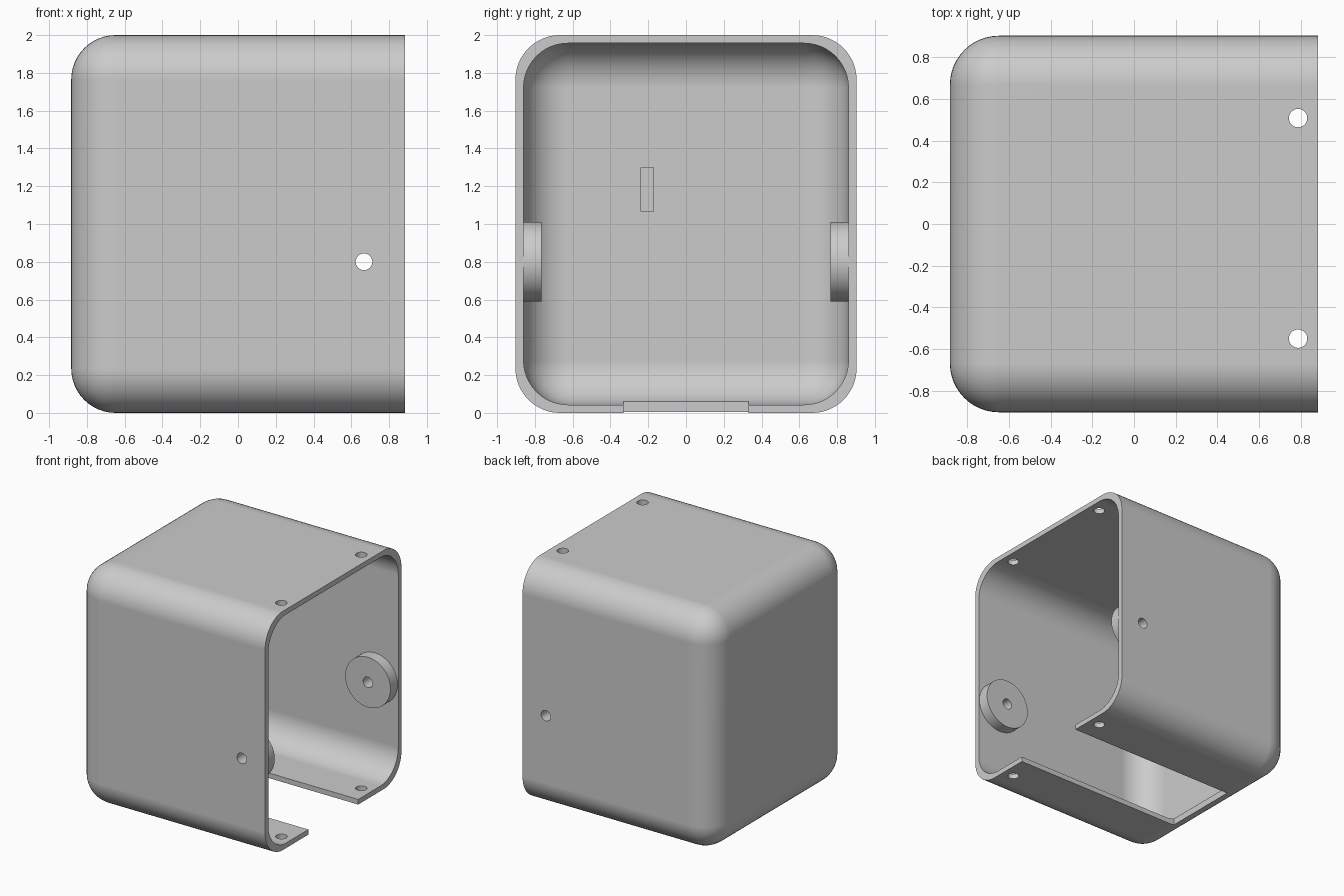
import bpy
import bmesh
from math import pi
from mathutils import Matrix, Vector

cube = bpy.data.objects.get("Cube")
if cube:
    bpy.data.objects.remove(cube, do_unlink=True)

HX, HY, HEIGHT = 0.883, 0.903, 2.0
WALL, RADIUS, HOLE = 0.043, 0.235, 0.044
BOSS_X, BOSS_Z = 0.667, 0.8

grey = bpy.data.materials.new("light grey plastic")
grey.use_nodes = True
COLOUR = (0.6, 0.6, 0.6, 1)
grey.diffuse_color = COLOUR
grey.node_tree.nodes["Principled BSDF"].inputs["Base Color"].default_value = COLOUR


def make_object(name, bm):
    bmesh.ops.recalc_face_normals(bm, faces=bm.faces[:])
    mesh = bpy.data.meshes.new(name)
    bm.to_mesh(mesh)
    bm.free()
    mesh.materials.append(grey)
    obj = bpy.data.objects.new(name, mesh)
    bpy.context.collection.objects.link(obj)
    return obj


def box(name, low, high, radius=0):
    low, high = Vector(low), Vector(high)
    matrix = Matrix.Translation((low + high) / 2) @ Matrix.Diagonal((high - low).to_4d())
    bm = bmesh.new()
    bmesh.ops.create_cube(bm, size=1, matrix=matrix)
    if radius:
        bmesh.ops.bevel(bm, geom=bm.edges[:], offset=radius, segments=12,
                        profile=0.5, affect="EDGES")
    return make_object(name, bm)


def cylinder(name, centre, radius, depth, along_y=False, sides=48):
    bm = bmesh.new()
    matrix = Matrix.Translation(centre)
    if along_y:
        matrix = matrix @ Matrix.Rotation(pi / 2, 4, "X")
    bmesh.ops.create_cone(bm, cap_ends=True, segments=sides, radius1=radius,
                          radius2=radius, depth=depth, matrix=matrix)
    return make_object(name, bm)


def activate(obj):
    bpy.ops.object.select_all(action="DESELECT")
    obj.select_set(True)
    bpy.context.view_layer.objects.active = obj


def cut(obj, cutter):
    activate(obj)
    mod = obj.modifiers.new("cut", "BOOLEAN")
    mod.operation = "DIFFERENCE"
    mod.solver = "EXACT"
    mod.object = cutter
    bpy.ops.object.modifier_apply(modifier=mod.name)


def smooth(obj):
    activate(obj)
    bpy.ops.object.shade_smooth_by_angle(angle=pi / 6)
    mod = obj.modifiers.new("even shading", "WEIGHTED_NORMAL")
    mod.keep_sharp = True


def rounded_block(name, inset, right):
    return box(name, (-HX + inset, -HY + inset, inset),
               (right, HY - inset, HEIGHT - inset), RADIUS)


# Housing shell: rounded block, sliced open on the right and hollowed out
shell = rounded_block("housing_shell", 0, HX + 0.6)
trim = box("trim_cutter", (HX, -2, -1), (3, 2, 3))
cavity = rounded_block("cavity_cutter", WALL, HX + 0.8)

# Round bosses on the inner side walls
bosses = []
for name, side in (("front_mount_boss", -1), ("back_mount_boss", 1)):
    centre = (BOSS_X, side * 0.816, BOSS_Z)
    bosses.append(cylinder(name, centre, 0.21, 0.1, along_y=True, sides=64))

# Floor slot and screw holes
slot = box("slot_cutter", (-0.69, -0.33, -0.1), (1.2, 0.33, 0.1))
axle = cylinder("axle_cutter", (BOSS_X, 0, BOSS_Z), HOLE, 3, along_y=True)
screws = [cylinder("screw_cutter", (0.787, y, 1), HOLE, 3) for y in (-0.55, 0.508)]
cutters = [trim, cavity, slot, axle] + screws
for cutter in cutters:
    cut(shell, cutter)
for boss in bosses:
    cut(boss, axle)
for cutter in cutters:
    bpy.data.objects.remove(cutter, do_unlink=True)

# Small locating rib on the inside of the closed end
inner = -HX + WALL
box("locating_rib", (inner - 0.01, -0.24, 1.065), (inner + 0.04, -0.17, 1.3))

for obj in [shell] + bosses:
    smooth(obj)
